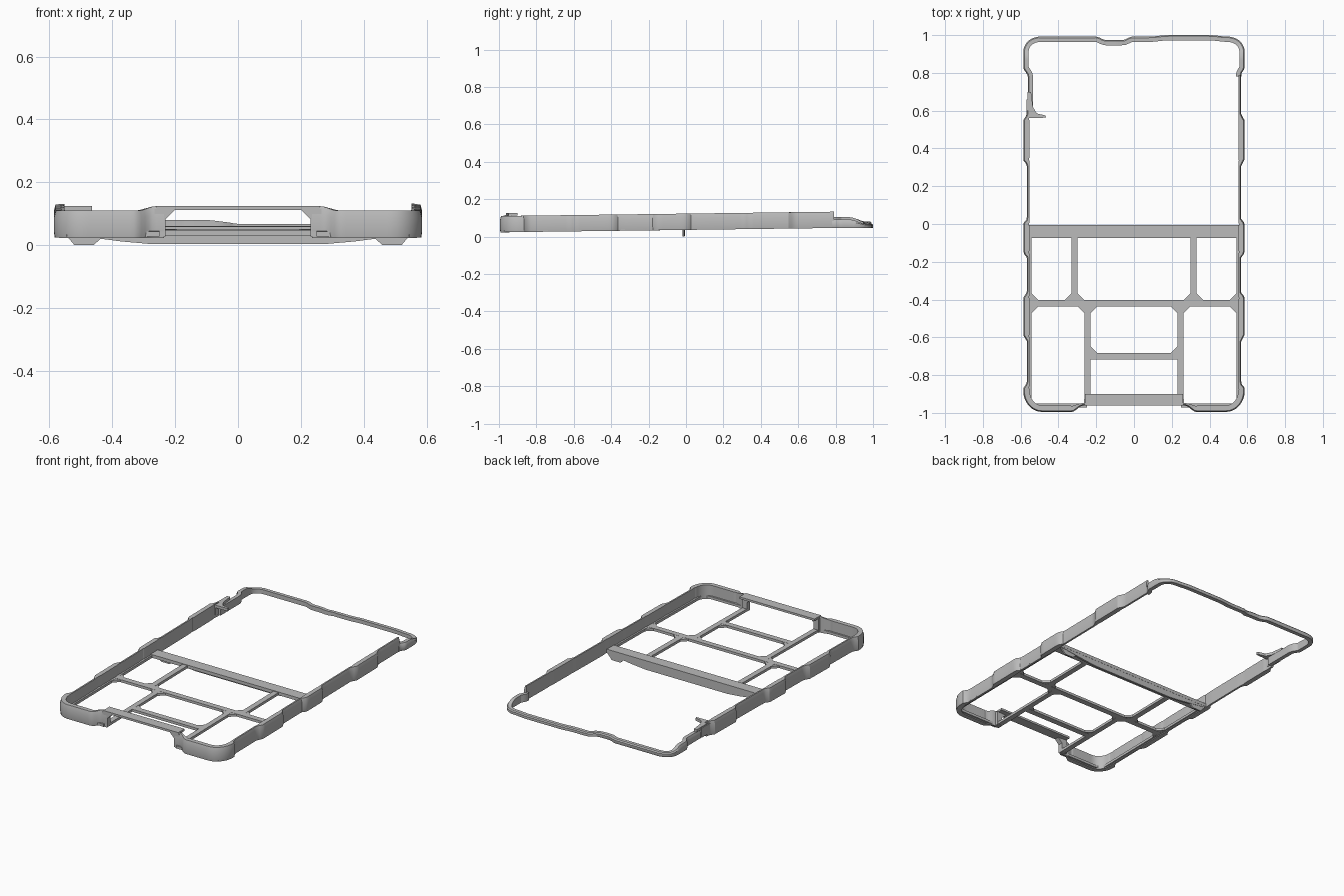
import bpy, bmesh, math
from mathutils import Vector

cube = bpy.data.objects.get("Cube")
if cube:
    bpy.data.objects.remove(cube)

grey = bpy.data.materials.new("plain grey")
grey.use_nodes = True
colour = (0.5, 0.5, 0.5, 1)
grey.diffuse_color = colour
grey.node_tree.nodes["Principled BSDF"].inputs["Base Color"].default_value = colour


def finish(name, bm):
    bmesh.ops.recalc_face_normals(bm, faces=bm.faces)
    mesh = bpy.data.meshes.new(name)
    bm.to_mesh(mesh)
    bm.free()
    mesh.materials.append(grey)
    obj = bpy.data.objects.new(name, mesh)
    bpy.context.collection.objects.link(obj)
    return obj


# The whole frame rises slightly towards the back
def low(y):
    return 0.023 + 0.013 * (y + 1)


def high(y):
    return 0.11 + 0.013 * (y + 1)


def smooth(t):
    t = min(max(t, 0), 1)
    return t * t * (3 - 2 * t)


def bump(v, ranges, ramp=0.03):
    return sum(smooth((v - a) / ramp) * smooth((b - v) / ramp) for a, b in ranges)


def strip(name, path):
    """Upright band along a path of (x, y, bottom, top, thickness), slightly bowed outwards."""
    bm = bmesh.new()
    rings = []
    for i, (x, y, z0, z1, thick) in enumerate(path):
        a, b = path[max(i - 1, 0)], path[min(i + 1, len(path) - 1)]
        d = Vector((b[0] - a[0], b[1] - a[1])).normalized()
        n = Vector((d.y, -d.x))
        if n.dot(Vector((x, y))) < 0:
            n = -n
        h = z1 - z0
        section = [(-0.003, 0), (0, 0.2), (0, 0.75), (-0.006, 1), (-thick, 1), (-thick, 0)]
        rings.append([bm.verts.new((x + n.x * o, y + n.y * o, z0 + h * f)) for o, f in section])
    for r, s in zip(rings, rings[1:]):
        for k in range(len(r)):
            j = (k + 1) % len(r)
            bm.faces.new((r[k], r[j], s[j], s[k]))
    bm.faces.new(rings[0])
    bm.faces.new(rings[-1])
    obj = finish(name, bm)
    bpy.ops.object.select_all(action='DESELECT')
    obj.select_set(True)
    bpy.context.view_layer.objects.active = obj
    bpy.ops.object.shade_smooth_by_angle(angle=math.radians(30))


def prism(bm, pts, depth):
    """Extrude a flat polygon of 3D points by a vector."""
    face = bm.faces.new([bm.verts.new(p) for p in pts])
    new = bmesh.ops.extrude_face_region(bm, geom=[face], use_keep_orig=True)["geom"]
    bmesh.ops.translate(bm, vec=depth, verts=[v for v in new if isinstance(v, bmesh.types.BMVert)])


def slab(bm, x0, x1, y0, y1, z0=None, z1=None, thick=0.016):
    """Flat bar; without heights it follows the tilted floor."""
    def base(y):
        return low(y) + 0.005 if z0 is None else z0
    h = thick if z1 is None else z1 - z0
    prism(bm, [(x0, y0, base(y0)), (x1, y0, base(y0)), (x1, y1, base(y1)), (x0, y1, base(y1))], (0, 0, h))


# Side walls, straight inside with grip bulges outside, wrapping round the front corners
def wall_path(side, back_end):
    path = []
    grips = [(0.31, 0.58), (-0.18, 0.03), (-0.62, -0.36), (-1.2, -0.84)]
    steps = 90
    for i in range(steps + 1):
        y = back_end + (-0.885 - back_end) * i / steps
        bulge = 0.019 * bump(y, grips)
        path.append((0.567 + bulge, y, 0.015 + bulge))
    for i in range(1, 8):
        a = math.radians(90 * i / 8)
        path.append((0.486 + 0.1 * math.cos(a), -0.885 - 0.11 * math.sin(a), 0.034))
    for i in range(22):
        x = 0.486 - 0.25 * i / 21
        bulge = 0.033 * smooth((x - 0.27) / 0.06)
        path.append((x, -0.962 - bulge, 0.014 + 0.6 * bulge))
    out = []
    for x, y, thick in path:
        rise = 0.014 * smooth((0.31 - x) / 0.05)
        out.append((side * x, y, low(y), high(y) + rise, thick))
    return out


strip("left_wall", wall_path(1, 0.79))
strip("right_wall", wall_path(-1, 0.6))


# Low rail round the back, dented near the middle
def back_rail():
    path = []
    for i in range(15):
        y = 0.78 + 0.13 * i / 14
        path.append((0.568 + 0.018 * smooth((y - 0.79) / 0.04), y))
    for i in range(1, 8):
        a = math.radians(90 * i / 8)
        path.append((0.506 + 0.08 * math.cos(a), 0.91 + 0.08 * math.sin(a)))
    for i in range(61):
        x = 0.506 - 1.012 * i / 60
        path.append((x, 0.992 - 0.018 * bump(x, [(-0.2, -0.01)], 0.05)
                     + 0.008 * bump(x, [(0.08, 0.5)], 0.1)))
    for i in range(1, 8):
        a = math.radians(90 + 90 * i / 8)
        path.append((-0.506 + 0.08 * math.cos(a), 0.91 + 0.08 * math.sin(a)))
    for i in range(30):
        y = 0.91 - 0.32 * i / 29
        path.append((-0.562 - 0.024 * smooth((y - 0.78) / 0.05), y))
    out = []
    for x, y in path:
        top = 0.092 - 0.024 * smooth((y - 0.87) / 0.1)
        if x < 0:
            top += 0.012 * smooth(-x / 0.1)
        out.append((x, y, 0.045 + 0.008 * smooth(-x / 0.1), top, 0.028))
    return out


strip("back_rail", back_rail())

# Floor lattice
bm = bmesh.new()
slab(bm, -0.56, 0.56, -0.075, -0.005, thick=0.02)
slab(bm, -0.56, 0.56, -0.437, -0.402)
slab(bm, -0.25, 0.25, -0.718, -0.682)
for s in (-1, 1):
    slab(bm, *sorted((s * 0.298, s * 0.332)), -0.41, -0.06)
    slab(bm, *sorted((s * 0.23, s * 0.262)), -0.95, -0.43)
    slab(bm, *sorted((s * 0.542, s * 0.565)), -0.95, -0.01)
    slab(bm, *sorted((s * 0.25, s * 0.545)), -0.972, -0.95)
finish("floor_lattice", bm)

# Corner gussets: position, x direction, y direction
bm = bmesh.new()
for s in (-1, 1):
    gussets = [(0.542, -0.402, -1, 1), (0.542, -0.437, -1, -1),
               (0.298, -0.402, -1, 1), (0.332, -0.402, 1, 1),
               (0.23, -0.437, -1, -1), (0.262, -0.437, 1, -1),
               (0.23, -0.682, -1, 1)]
    for x, y, dx, dy in gussets:
        z, g = low(y) + 0.006, 0.035
        prism(bm, [(s * x, y, z), (s * (x + dx * g), y, z), (s * x, y + dy * g, z)], (0, 0, 0.014))
finish("lattice_gussets", bm)

# Cross bar lip and small feet below it
bm = bmesh.new()
prism(bm, [(-0.55, -0.018, 0.035), (-0.37, -0.018, 0.012), (-0.28, -0.018, 0.004), (0.28, -0.018, 0.004),
           (0.37, -0.018, 0.012), (0.55, -0.018, 0.035), (0.55, -0.018, 0.06), (-0.55, -0.018, 0.06)],
      (0, 0.012, 0))
for s in (-1, 1):
    prism(bm, [(s * 0.55, -0.018, 0.036), (s * 0.52, -0.018, 0), (s * 0.46, -0.018, 0),
               (s * 0.42, -0.018, 0.036)], (0, 0.01, 0))
finish("cross_bar_lip", bm)

# Raised bridge over the front opening, with chamfered corners
bm = bmesh.new()
slab(bm, -0.26, 0.26, -0.962, -0.9, 0.112, 0.125)
for s in (-1, 1):
    prism(bm, [(s * 0.25, -0.962, 0.07), (s * 0.228, -0.962, 0.085), (s * 0.2, -0.962, 0.113),
               (s * 0.25, -0.962, 0.113)], (0, 0.03, 0))
    # Thin post below each end of the bridge
    slab(bm, *sorted((s * 0.23, s * 0.265)), -0.962, -0.93, 0.028, 0.115)
finish("front_bridge", bm)

# Pointed tab on the right wall
bm = bmesh.new()
prism(bm, [(-0.565, 0.56, 0.108), (-0.465, 0.563, 0.108), (-0.47, 0.575, 0.108), (-0.515, 0.585, 0.108),
           (-0.535, 0.62, 0.108), (-0.545, 0.7, 0.108), (-0.565, 0.7, 0.108)], (0, 0, 0.017))
prism(bm, [(-0.57, 0.565, 0.06), (-0.55, 0.565, 0.06), (-0.545, 0.66, 0.06), (-0.57, 0.66, 0.06)], (0, 0, 0.06))
finish("side_tab", bm)
